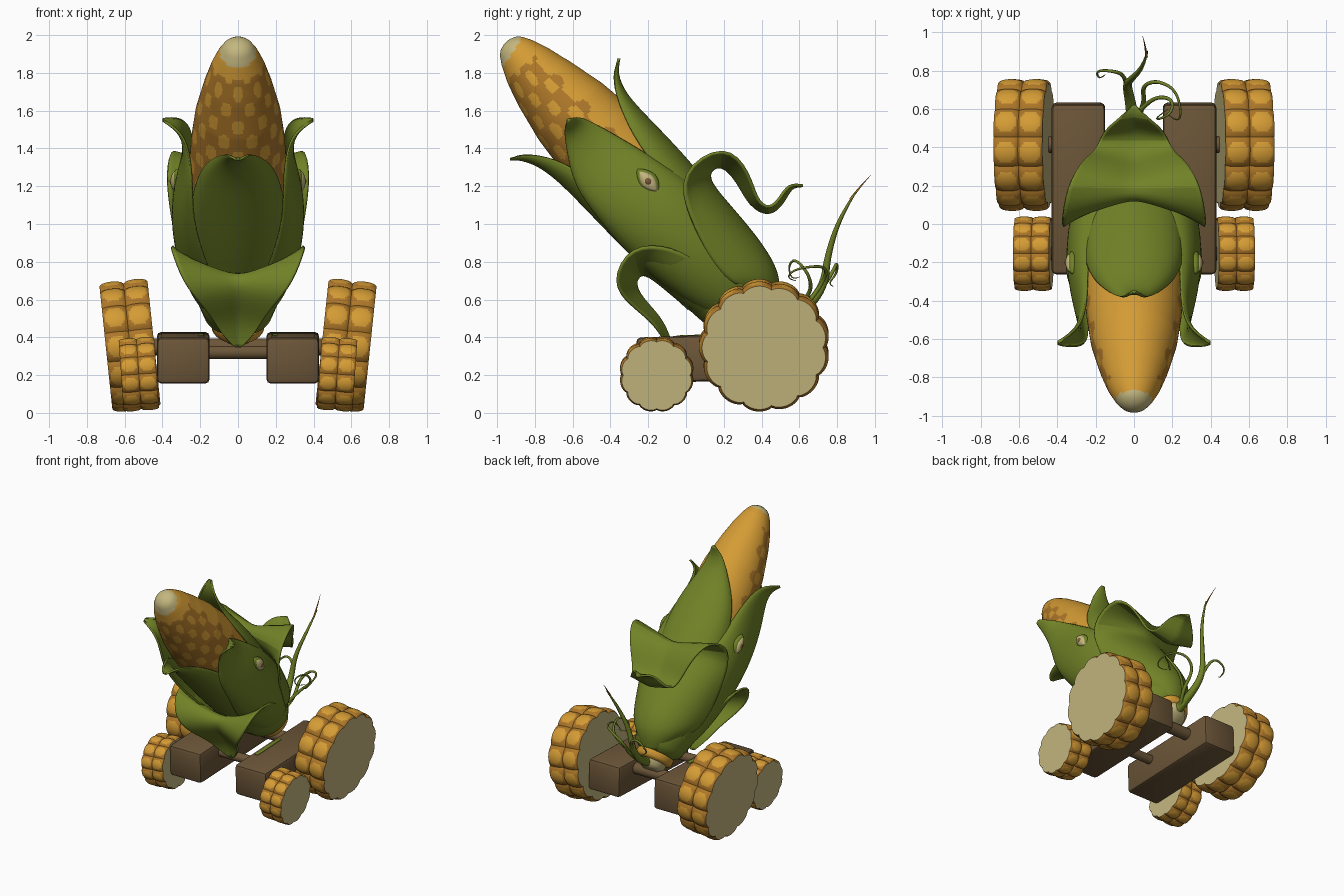
import bpy, bmesh
from math import sin, cos, pi, radians
from mathutils import Vector, Matrix

cube = bpy.data.objects.get("Cube")
if cube:
    bpy.data.objects.remove(cube)


def material(name, rgb):
    m = bpy.data.materials.new(name)
    m.use_nodes = True
    m.diffuse_color = (*rgb, 1)
    m.node_tree.nodes["Principled BSDF"].inputs["Base Color"].default_value = (*rgb, 1)
    return m


GOLD = material("kernel gold", (0.66, 0.33, 0.035))
BROWN = material("kernel brown", (0.42, 0.185, 0.022))
CREAM = material("cob cream", (0.55, 0.47, 0.21))
GREEN = material("husk green", (0.165, 0.225, 0.02))
WOOD = material("wood", (0.15, 0.092, 0.04))
DARK = material("pupil brown", (0.2, 0.1, 0.035))

# Frame of the tilted cob: local z runs along the cob, local y to its upper side
FRAME = Matrix.Translation((0, 0.39, 0.48)) @ Matrix.Rotation(radians(41.4), 4, 'X')


def finish(name, bm, mats, matrix, angle=60):
    me = bpy.data.meshes.new(name)
    bm.to_mesh(me)
    bm.free()
    ob = bpy.data.objects.new(name, me)
    bpy.context.collection.objects.link(ob)
    for m in mats:
        me.materials.append(m)
    ob.matrix_world = matrix
    bpy.ops.object.select_all(action='DESELECT')
    ob.select_set(True)
    bpy.context.view_layer.objects.active = ob
    bpy.ops.object.shade_smooth_by_angle(angle=radians(angle))
    return ob


def skin(rows, closed, caps=False, cap_index=0):
    """Bridge rows of points with quads."""
    bm = bmesh.new()
    vs = [[bm.verts.new(p) for p in row] for row in rows]
    n = len(rows[0])
    for a, b in zip(vs, vs[1:]):
        for i in range(n if closed else n - 1):
            k = (i + 1) % n
            bm.faces.new((a[i], a[k], b[k], b[i]))
    if caps:
        for row in (vs[0][::-1], vs[-1]):
            bm.faces.new(row).material_index = cap_index
    bmesh.ops.recalc_face_normals(bm, faces=bm.faces)
    return bm


def interpolate(profile, t):
    for (t0, r0), (t1, r1) in zip(profile, profile[1:]):
        if t <= t1:
            return r0 + (r1 - r0) * (t - t0) / (t1 - t0)
    return profile[-1][1]


def ring(r, t, n, shift=0):
    return [(r * sin(2 * pi * i / n), r * cos(2 * pi * i / n) + shift, t) for i in range(n)]


# Cob, drooping a little at the pale tip, with spotted kernels on its lower side
cob_profile = [(0.1, 0.18), (0.4, 0.24), (0.8, 0.26), (1.1, 0.258), (1.3, 0.248), (1.5, 0.225),
               (1.7, 0.18), (1.83, 0.142), (1.92, 0.105), (1.97, 0.075), (1.99, 0.05), (2.0, 0.02)]
droop = [(0.1, 0), (1.1, 0), (1.4, -0.01), (1.75, -0.022), (2.0, -0.022)]
heights = [0.1 + 1.9 * j / 150 for j in range(151)]
bm = skin([ring(interpolate(cob_profile, t), t, 160, interpolate(droop, t)) for t in heights],
          True, True, 2)
for f in bm.faces:
    c = f.calc_center_median()
    if (c - Vector((0, -0.05, 1.985))).length < 0.108:
        f.material_index = 2
    else:
        d = Vector((c.x, c.y)).normalized()
        around = Vector((0, 1)).angle_signed(d)
        spot = cos(10 * around) * cos(c.z * 32)
        limit = 0.23 if d.y < 0.1 else 0.23 - 3 * (d.y - 0.1)
        f.material_index = 1 if spot < limit and c.z < 1.85 else 0
finish("cob", bm, (GOLD, BROWN, CREAM), FRAME)

# Husk core and the cut stump below it
husk = [(0.0, 0.11), (0.06, 0.18), (0.2, 0.225), (0.4, 0.25), (0.65, 0.262), (0.85, 0.262)]
finish("husk_core", skin([ring(r, t, 40) for t, r in husk], True, True), [GREEN], FRAME)
finish("stump_ring", skin([ring(r, t, 32) for t, r in ((-0.05, 0.11), (-0.03, 0.14), (0.01, 0.14))],
                          True, True), [GOLD], FRAME)
finish("stump_end", skin([ring(r, t, 32) for t, r in ((-0.11, 0.06), (-0.085, 0.095), (-0.04, 0.11))],
                         True, True), [CREAM], FRAME)


def leaf(name, phi, stations, crease_from=99):
    """Stations are (along cob, distance from axis, half width, cupping, local y shift)."""
    phi = radians(phi)
    out = Vector((sin(phi), cos(phi), 0))
    side = Vector((cos(phi), -sin(phi), 0))
    spine = [out * r + Vector((0, y, t)) for t, r, w, d, y in stations]
    rows = []
    for i, (t, r, w, d, y) in enumerate(stations):
        tangent = spine[min(i + 1, len(spine) - 1)] - spine[max(i - 1, 0)]
        inward = side.cross(tangent).normalized()
        row = []
        for k in range(-4, 5):
            s = k / 4
            if i >= crease_from:
                across, drop = s, abs(s)
            else:
                across, drop = sin(s * pi / 2), 1 - cos(s * pi / 2)
            row.append(spine[i] + side * w * across + inward * d * drop)
        rows.append(row)
    ob = finish(name, skin(rows, False), [GREEN], FRAME)
    sub = ob.modifiers.new("smooth", 'SUBSURF')
    sub.levels = sub.render_levels = 2
    thick = ob.modifiers.new("thickness", 'SOLIDIFY')
    thick.thickness = 0.015
    thick.offset = 0


leaf("back_outer_leaf", 0, [
    (0.0, .12, .1, .1, 0), (.08, .22, .2, .2, 0), (.2, .275, .26, .26, 0),
    (.43, .295, .31, .27, 0), (.66, .29, .35, .2, 0), (.77, .31, .385, .16, 0),
    (.77, .40, .35, .12, 0), (.63, .40, .26, .08, 0), (.50, .364, .21, .05, 0),
    (.38, .405, .18, .04, 0), (.39, .52, .14, .03, 0), (.43, .6, .08, .02, 0),
    (.39, .65, .01, 0, 0)], 5)
leaf("front_outer_leaf", 180, [
    (0.0, .1, .1, .1, 0), (.15, .215, .2, .2, 0), (.38, .25, .29, .24, 0),
    (.56, .275, .345, .2, 0), (.60, .305, .36, .175, 0), (.59, .355, .29, .13, 0),
    (.51, .38, .19, .07, 0), (.386, .375, .13, .05, 0), (.29, .395, .09, .04, 0),
    (.21, .435, .02, .01, 0)], 4)
leaf("front_inner_leaf", 180, [
    (.3, .24, .22, .2, 0), (.65, .275, .25, .19, 0), (1.0, .29, .245, .15, 0),
    (1.28, .30, .185, .1, 0), (1.42, .335, .09, .05, 0), (1.5, .39, .05, .02, 0),
    (1.52, .42, .01, 0, 0)])
leaf("back_inner_leaf", 0, [
    (.3, .24, .22, .2, 0), (.6, .275, .25, .17, 0), (.95, .285, .265, .16, 0),
    (1.2, .27, .22, .12, 0), (1.38, .262, .11, .05, 0), (1.49, .30, .055, .02, 0),
    (1.54, .365, .01, 0, 0)])
for phi, label in ((90, "left"), (-90, "right")):
    leaf(label + "_side_leaf", phi, [
        (.05, .13, .12, .1, 0), (.2, .24, .2, .18, 0), (.45, .32, .25, .2, 0),
        (.75, .355, .25, .16, -.03), (1.0, .335, .215, .095, -.055), (1.2, .29, .175, .05, -.08),
        (1.35, .285, .1, .03, -.06), (1.43, .32, .055, .02, -.05), (1.475, .395, .01, 0, -.05)])

# Almond eyes on the side leaves: lid, eyeball and pupil
for s, label in ((1, "left"), (-1, "right")):
    for part, mat, size, lift in (("eyelid", GREEN, (.030, .052, .085), .318),
                                  ("eyeball", CREAM, (.030, .040, .070), .327),
                                  ("pupil", DARK, (.028, .025, .030), .334)):
        bm = bmesh.new()
        bmesh.ops.create_uvsphere(bm, u_segments=20, v_segments=12, radius=1)
        for v in bm.verts:
            v.co.y *= 1 - 0.5 * v.co.z ** 2
        place = Matrix.Translation((s * lift, 0.05, 0.95)) @ Matrix.Diagonal((*size, 1))
        finish(f"{label}_{part}", bm, [mat], FRAME @ place)


# Wheels: slices of cob with two rows of kernels round the rim
def wheel(name, s, center, radius, half, lobes, tilt):
    steps, rows = lobes * 12, []
    for j in range(25):
        v = j / 12 - 1
        row = abs(sin(pi * v)) ** 0.5
        pts = []
        for i in range(steps):
            a = 2 * pi * i / steps
            r = radius * (0.89 + 0.06 * abs(sin(lobes * a / 2)) ** 0.7 + 0.05 * row)
            pts.append((v * half, r * cos(a), r * sin(a)))
        rows.append(pts)
    bm = skin(rows, True, True, 2)
    for f in bm.faces:
        if len(f.verts) == 4:
            c = f.calc_center_median()
            f.material_index = 0 if Vector(c.yz).length > radius * 0.972 else 1
    place = Matrix.Translation((s * center[0], *center[1:])) @ Matrix.Rotation(s * radians(tilt), 4, 'Y')
    finish(name, bm, (GOLD, BROWN, CREAM), place, 50)


def rod(name, x0, x1, y, z, r):
    bm = bmesh.new()
    bmesh.ops.create_cone(bm, cap_ends=True, segments=20, radius1=r, radius2=r, depth=x1 - x0)
    finish(name, bm, [WOOD],
           Matrix.Translation(((x0 + x1) / 2, y, z)) @ Matrix.Rotation(pi / 2, 4, 'Y'))


def block(name, size, bevel, mat, place):
    bm = bmesh.new()
    bmesh.ops.create_cube(bm, size=1)
    bmesh.ops.scale(bm, vec=size, verts=bm.verts)
    bmesh.ops.bevel(bm, geom=bm.edges[:], offset=bevel, segments=2, affect='EDGES', profile=.5)
    finish(name, bm, [mat], place, 40)


for s, label in ((1, "left"), (-1, "right")):
    wheel(label + "_rear_wheel", s, (.572, .415, .358), .347, .128, 13, 6)
    wheel(label + "_front_wheel", s, (.525, -.155, .205), .198, .094, 12, 4)
    rod(label + "_front_stub", min(s * .3, s * .5), max(s * .3, s * .5), -.155, .21, .035)
    # Wooden side beam with a strip of moss along its top
    beam = Matrix.Translation((s * .29, .185, .292)) @ Matrix.Rotation(radians(2), 4, 'X')
    block(label + "_beam", (.28, .89, .245), .025, WOOD, beam)
    block(label + "_moss", (.03, .3, .008), .002, GREEN,
          beam @ Matrix.Translation((-s * .095, -.08, .1225)))
rod("rear_axle", -.5, .5, .415, .35, .045)
rod("cross_rod", -.3, .3, 0, .32, .035)


# Silk tendrils at the rear, tapering to their tips
def tendril(name, points, thickness, mat=GREEN):
    cu = bpy.data.curves.new(name, 'CURVE')
    cu.dimensions = '3D'
    cu.bevel_depth = thickness
    cu.bevel_resolution = 2
    cu.resolution_u = 6
    sp = cu.splines.new('NURBS')
    sp.points.add(len(points) - 1)
    sp.order_u = 3
    sp.use_endpoint_u = True
    for i, (p, co) in enumerate(zip(sp.points, points)):
        p.co = (*co, 1)
        p.radius = 1 - 0.88 * i / (len(points) - 1)
    cu.materials.append(mat)
    bpy.context.collection.objects.link(bpy.data.objects.new(name, cu))


tendril("main_tendril", [(0, .45, .45), (-.01, .6, .52), (-.04, .73, .66), (-.02, .75, .84),
                         (.05, .82, 1.05), (.07, .9, 1.17)], .036)
tendril("main_tendril_tip", [(.065, .87, 1.13), (.06, .93, 1.21), (.045, .98, 1.26)], .007, BROWN)
tendril("right_curl", [(0, .55, .48), (-.03, .68, .6), (-.05, .78, .75), (-.12, .8, .8),
                       (-.2, .8, .74), (-.18, .75, .68), (-.15, .78, .67)], .015)
tendril("left_curl", [(0, .52, .47), (.06, .62, .55), (.04, .72, .68), (.12, .75, .76),
                      (.22, .7, .78), (.25, .57, .76), (.22, .53, .71), (.17, .58, .7)], .015)
tendril("small_curl", [(0, .55, .5), (.08, .66, .62), (.2, .66, .72), (.2, .58, .82),
                       (.12, .54, .78), (.12, .56, .7), (.18, .6, .72)], .013)
